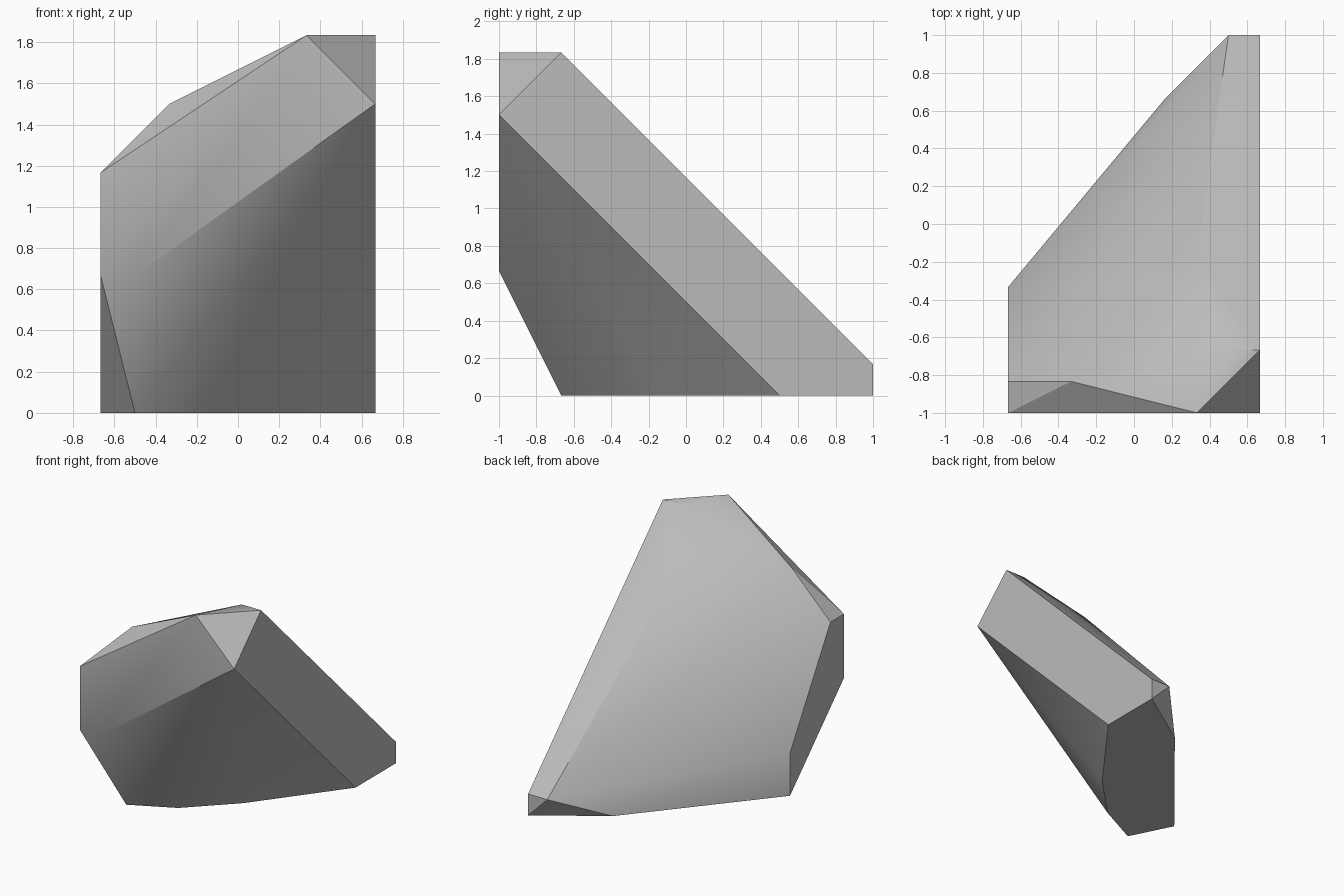
import bpy, bmesh, math
from mathutils import Vector

cube = bpy.data.objects.get("Cube")
if cube:
    bpy.data.objects.remove(cube, do_unlink=True)

# Stone colour
grey = (0.5, 0.5, 0.5, 1)
mat = bpy.data.materials.new("stone_grey")
mat.use_nodes = True
mat.diffuse_color = grey
bsdf = mat.node_tree.nodes["Principled BSDF"]
bsdf.inputs["Base Color"].default_value = grey
bsdf.inputs["Roughness"].default_value = 0.9

# Corners of the boulder, in sixths of a unit
UNIT = 1 / 6
ground = [(-4, -2, 0), (-3, -4, 0), (-1, -3, 0), (1, -1, 0),
          (4, 3, 0), (4, 6, 0), (1, 4, 0)]
front = [(-4, -6, 4), (-3, -6, 4), (4, -6, 9), (2, -6, 11), (-4, -6, 7)]
back = [(-4, -2, 2), (-4, -5, 7), (-2, -5, 9), (2, -1, 8),
        (3, -4, 11), (4, -4, 11), (4, 6, 1), (3, 6, 1)]

# Wrap the corners in a convex shell and merge the coplanar triangles
bm = bmesh.new()
for corner in ground + front + back:
    bm.verts.new(Vector(corner) * UNIT)
bmesh.ops.convex_hull(bm, input=bm.verts)
bmesh.ops.dissolve_limit(bm, angle_limit=math.radians(0.5),
                         verts=bm.verts, edges=bm.edges)
bmesh.ops.recalc_face_normals(bm, faces=bm.faces)

mesh = bpy.data.meshes.new("boulder")
bm.to_mesh(mesh)
bm.free()
mesh.materials.append(mat)
boulder = bpy.data.objects.new("boulder", mesh)
bpy.context.collection.objects.link(boulder)

# Soft shading over the shallow creases only
bpy.ops.object.select_all(action="DESELECT")
boulder.select_set(True)
bpy.context.view_layer.objects.active = boulder
bpy.ops.object.shade_smooth_by_angle(angle=math.radians(30))
